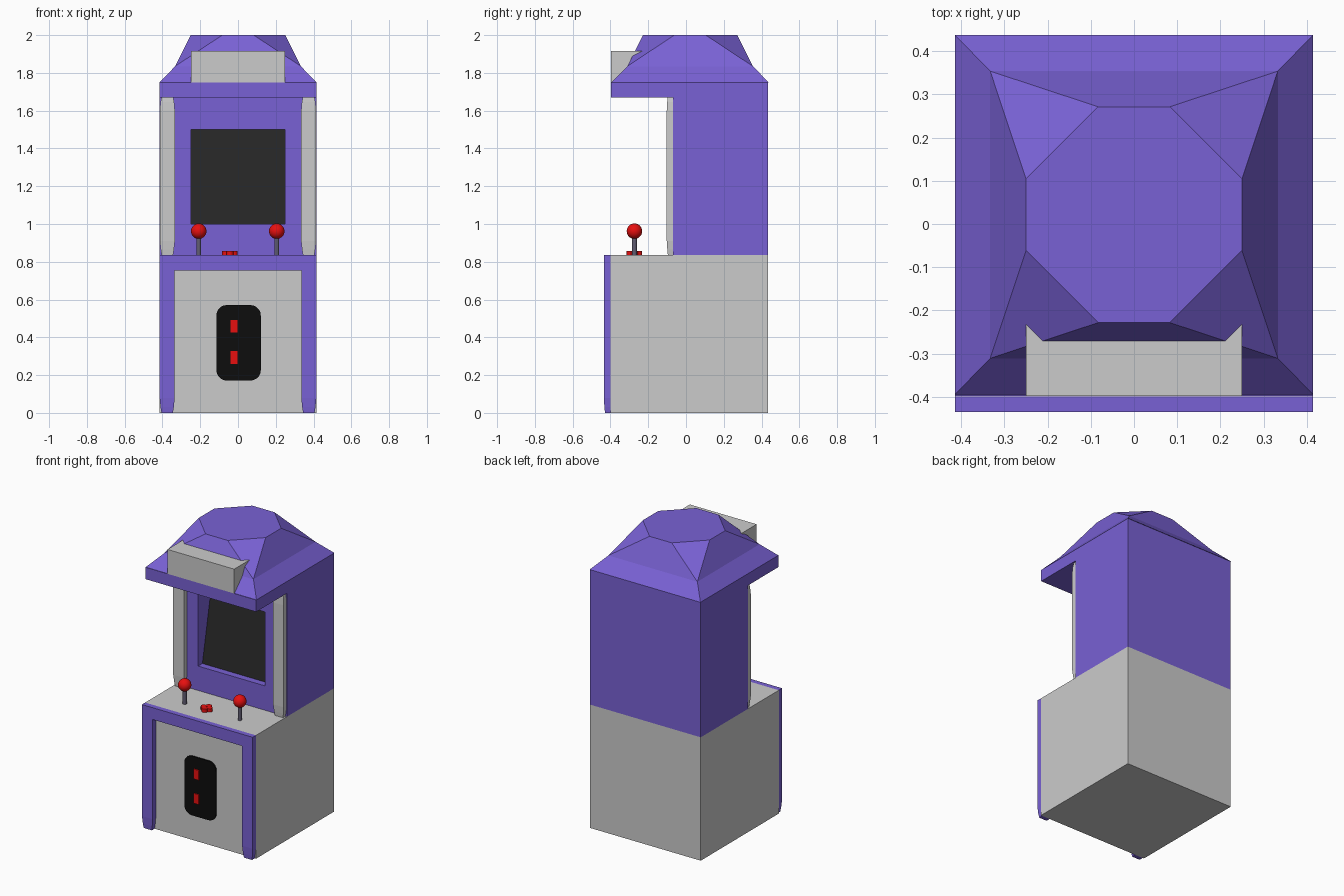
import bpy, bmesh, math

if "Cube" in bpy.data.objects:
    bpy.data.objects.remove(bpy.data.objects["Cube"])


def material(name, rgb):
    m = bpy.data.materials.new(name)
    m.diffuse_color = (*rgb, 1)
    m.use_nodes = True
    m.node_tree.nodes["Principled BSDF"].inputs["Base Color"].default_value = m.diffuse_color
    return m


PURPLE = material("purple", (0.19, 0.12, 0.66))
BLACK = material("black", (0.004, 0.004, 0.004))
GLASS = material("dark_glass", (0.02, 0.02, 0.02))
RED = material("red", (0.8, 0.005, 0.005))
SHAFT = material("shaft_grey", (0.12, 0.11, 0.17))


def finish(bm, name, mat=None):
    bmesh.ops.recalc_face_normals(bm, faces=bm.faces)
    me = bpy.data.meshes.new(name)
    bm.to_mesh(me)
    bm.free()
    ob = bpy.data.objects.new(name, me)
    bpy.context.collection.objects.link(ob)
    if mat:
        me.materials.append(mat)
    return ob


def loft(name, rings, mat=None):
    """Skin equal-length point rings and cap both ends."""
    bm = bmesh.new()
    vs = [[bm.verts.new(p) for p in r] for r in rings]
    n = len(vs[0])
    for a, b in zip(vs, vs[1:]):
        for i in range(n):
            j = (i + 1) % n
            bm.faces.new((a[i], a[j], b[j], b[i]))
    bm.faces.new(vs[0])
    bm.faces.new(vs[-1])
    return finish(bm, name, mat)


def side_prism(name, yz, x0, x1, mat=None):
    return loft(name, [[(x, y, z) for y, z in yz] for x in (x0, x1)], mat)


def front_prism(name, xz, y0, y1, mat=None):
    return loft(name, [[(x, y, z) for x, z in xz] for y in (y0, y1)], mat)


def box(name, x0, x1, y0, y1, z0, z1, mat=None):
    return front_prism(name, [(x0, z0), (x1, z0), (x1, z1), (x0, z1)], y0, y1, mat)


def post(name, x, y0, y1, levels, mat=None):
    """Upright strip; levels are (z, inset)."""
    return loft(name, [[(x - .04 + i, y0 + i * .6, z), (x + .04 - i, y0 + i * .6, z),
                        (x + .04 - i, y1, z), (x - .04 + i, y1, z)] for z, i in levels], mat)


def cylinder(name, x, y, z0, z1, r, sides, mat):
    ring = [(x + r * math.cos(2 * math.pi * i / sides),
             y + r * math.sin(2 * math.pi * i / sides)) for i in range(sides)]
    ob = loft(name, [[(px, py, z) for px, py in ring] for z in (z0, z1)], mat)
    ob.data.shade_smooth()
    ob.data.set_sharp_from_angle(angle=math.radians(40))
    return ob


# Lower cabinet and its purple front frame
box("base_cabinet", -.415, .415, -.4, .435, 0, .835)
box("frame_top_bar", -.415, .415, -.435, -.4, .755, .835, PURPLE)

# Upper cabinet with overhanging hood, screen recess cut in
upper = side_prism("upper_cabinet", [(-.07, .835), (.435, .835), (.435, 1.75),
                                     (-.398, 1.75), (-.398, 1.67), (-.07, 1.67)],
                   -.415, .415, PURPLE)
cutter = side_prism("screen_recess_cutter",
                    [(-.2, 1.0), (-.02, 1.0), (.08, 1.5), (-.2, 1.5)], -.25, .25, PURPLE)
cutter.hide_render = True
cutter.hide_viewport = True
cut = upper.modifiers.new("screen_recess", "BOOLEAN")
cut.operation = "DIFFERENCE"
cut.solver = "EXACT"
cut.object = cutter
side_prism("screen", [(-.024, 1.0), (-.015, 1.0), (.085, 1.5), (.076, 1.5)],
           -.25, .25, GLASS)

# Frame legs below, grey trim beside the screen
for side, s in (("left", -1), ("right", 1)):
    post(side + "_frame_leg", s * .375, -.435, -.4,
         [(0, .01), (.03, .005), (.08, 0), (.755, 0)], PURPLE)
    post(side + "_screen_trim", s * .374, -.102, -.07,
         [(.835, .01), (.865, .005), (.91, 0), (1.6, 0), (1.645, .004), (1.67, .009)])

# Faceted roof: hip skirt, then corner triangles up to an octagonal top
bm = bmesh.new()
cy = .0215


def quad_ring(hx, hy, z):
    return [bm.verts.new((a * hx, cy + b * hy, z))
            for a, b in ((-1, -1), (1, -1), (1, 1), (-1, 1))]


low = quad_ring(.415, .4165, 1.75)
mid = quad_ring(.333, .3325, 1.835)
octo = [bm.verts.new((x, cy + y, 2)) for x, y in (
    (-.083, -.25), (.083, -.25), (.25, -.083), (.25, .083),
    (.083, .25), (-.083, .25), (-.25, .083), (-.25, -.083))]
for i in range(4):
    j = (i + 1) % 4
    bm.faces.new((low[i], low[j], mid[j], mid[i]))
    bm.faces.new((mid[i], mid[j], octo[2 * i + 1], octo[2 * i]))
    bm.faces.new((mid[i], octo[2 * i], octo[2 * i - 1]))
bm.faces.new(octo)
bm.faces.new(low)
finish(bm, "roof", PURPLE)

# Blank sign block set into the roof
box("sign_block", -.25, .25, -.398, -.2, 1.75, 1.915)

# Joysticks
for side, x in (("left", -.208), ("right", .205)):
    cylinder(side + "_joystick_shaft", x, -.273, .83, .94, .013, 16, SHAFT)
    bm = bmesh.new()
    bmesh.ops.create_uvsphere(bm, u_segments=24, v_segments=14, radius=.041)
    bmesh.ops.translate(bm, vec=(x, -.273, .962), verts=bm.verts)
    finish(bm, side + "_joystick_ball", RED).data.shade_smooth()

# Button cluster
for i in range(4):
    a = i * math.pi / 2
    cylinder("button_%d" % (i + 1), -.043 + .022 * math.cos(a), -.273 + .022 * math.sin(a),
             .83, .858, .019, 16, RED)

# Coin plate with rounded corners and two slots
r = .055
plate = []
for k, (sx, sz) in enumerate(((1, 1), (-1, 1), (-1, -1), (1, -1))):
    for t in range(6):
        a = math.pi / 2 * (k + t / 5)
        plate.append((.003 + sx * (.1175 - r) + r * math.cos(a),
                      .371 + sz * (.2 - r) + r * math.sin(a)))
front_prism("coin_plate", plate, -.41, -.395, BLACK)
for name, z in (("lower", .26), ("upper", .425)):
    box(name + "_coin_slot", -.04, -.003, -.417, -.405, z, z + .067, RED)
